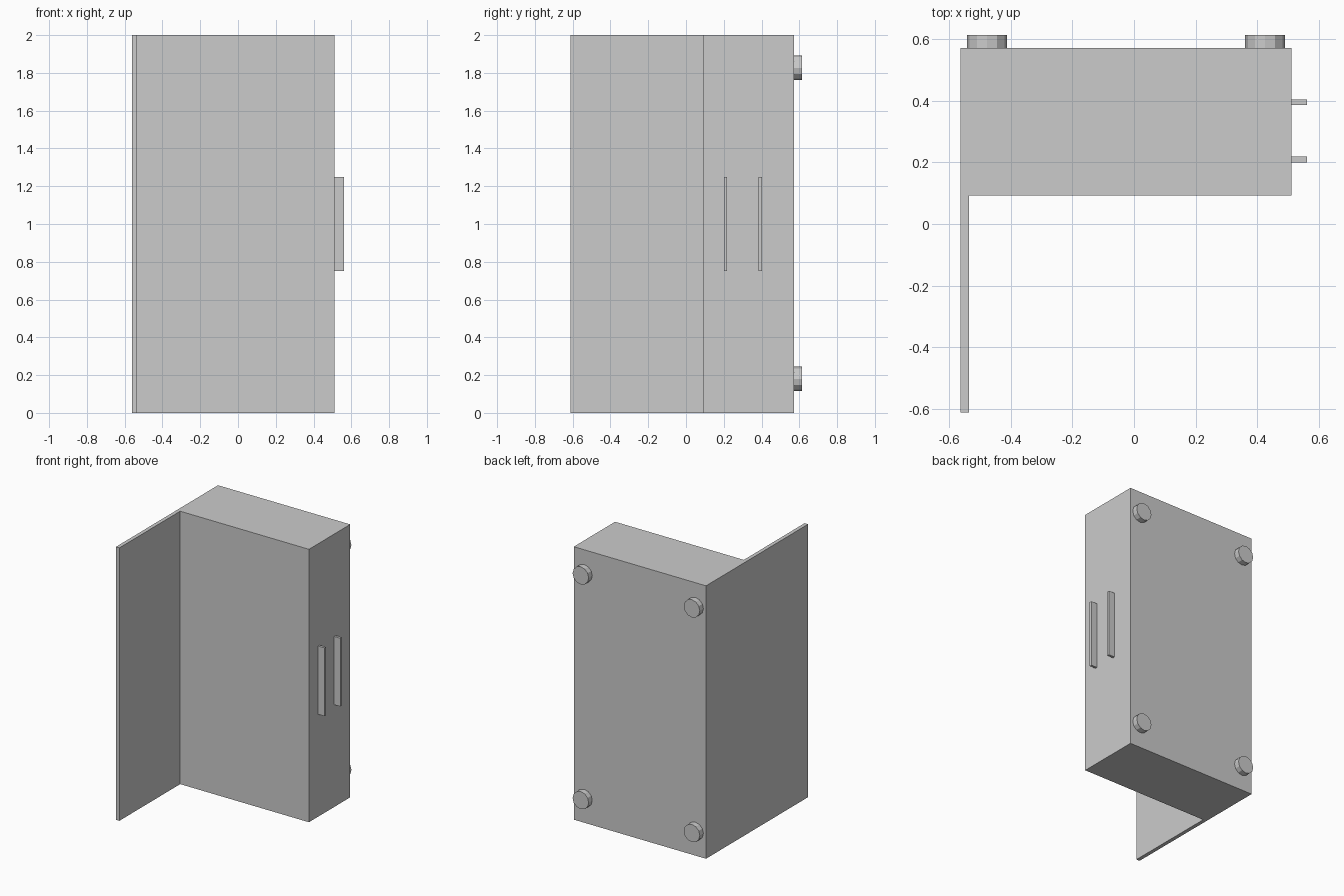
import bpy
from math import pi

if "Cube" in bpy.data.objects:
    bpy.data.objects.remove(bpy.data.objects["Cube"])


def box(name, x, y, z):
    """Box from (min, max) ranges on each axis."""
    bpy.ops.mesh.primitive_cube_add(
        size=1, location=[(a + b) / 2 for a, b in (x, y, z)])
    ob = bpy.context.object
    ob.name = name
    ob.scale = [b - a for a, b in (x, y, z)]
    bpy.ops.object.transform_apply(location=False, rotation=False, scale=True)
    return ob


LEFT, RIGHT = -0.562, 0.51
FRONT, BACK = 0.093, 0.571

# Main case and the thin side panel that continues its left wall forward
box("case", (LEFT, RIGHT), (FRONT, BACK), (0, 2))
box("side_panel", (LEFT, -0.534), (-0.611, FRONT), (0, 2))

# Two upright bars on the right side
for i, y in enumerate((0.209, 0.394)):
    box(f"handle_bar_{i + 1}", (RIGHT, 0.56), (y - 0.009, y + 0.009), (0.75, 1.25))

# Four round feet on the back face
for x in (-0.476, 0.425):
    for z in (0.18, 1.827):
        bpy.ops.mesh.primitive_cylinder_add(
            vertices=12, radius=0.065, depth=0.042,
            location=(x, BACK + 0.021, z), rotation=(pi / 2, 0, 0))
        side = "left" if x < 0 else "right"
        level = "lower" if z < 1 else "upper"
        bpy.context.object.name = f"foot_{level}_{side}"
